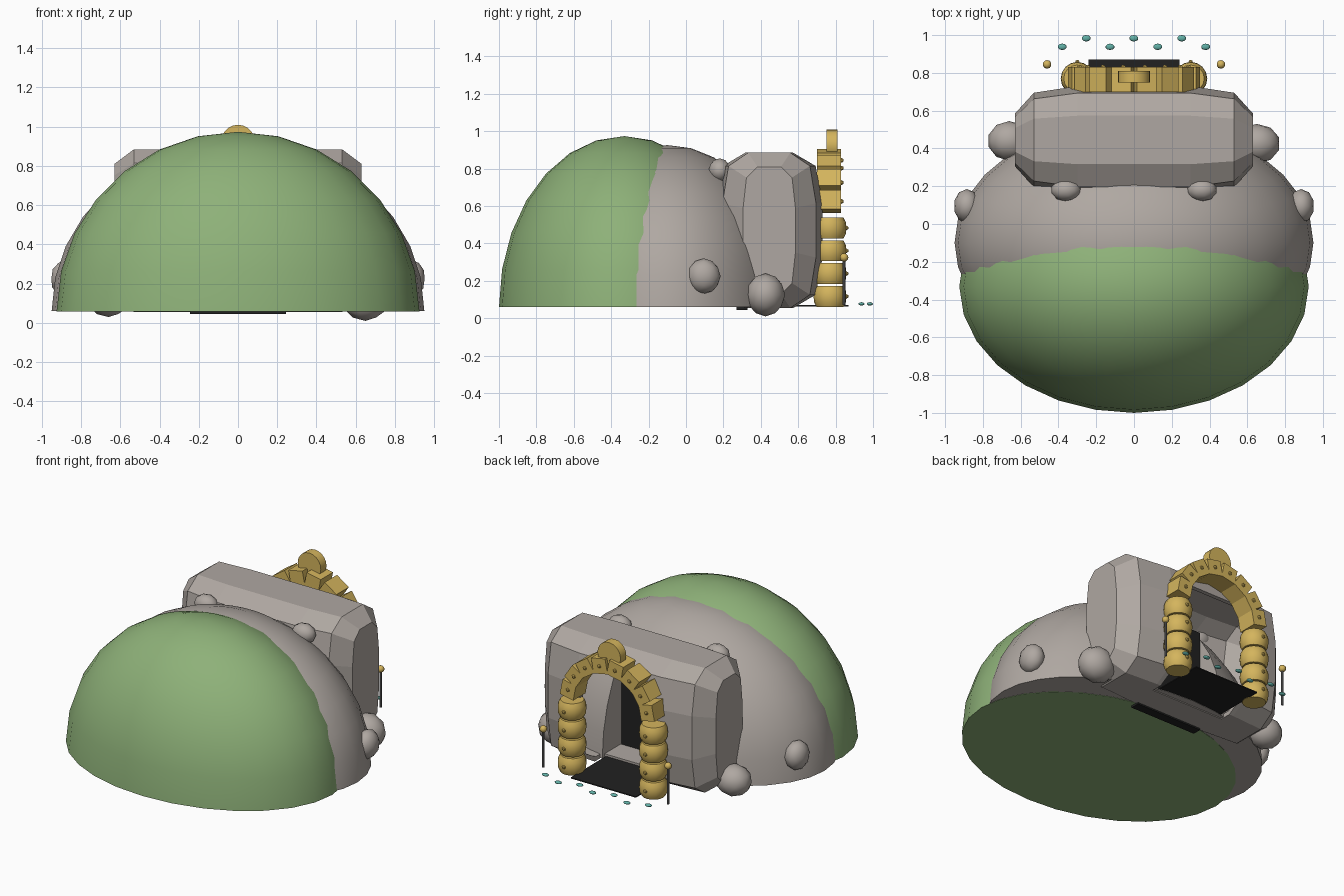
import bpy, bmesh, math
from mathutils import Matrix, Vector

if "Cube" in bpy.data.objects:
    bpy.data.objects.remove(bpy.data.objects["Cube"], do_unlink=True)


def material(name, rgb):
    m = bpy.data.materials.new(name)
    m.use_nodes = True
    m.diffuse_color = (*rgb, 1)
    m.node_tree.nodes["Principled BSDF"].inputs["Base Color"].default_value = (*rgb, 1)
    return m


GREEN = material("moss green", (0.27, 0.44, 0.19))
STONE = material("warm grey stone", (0.43, 0.39, 0.36))
GOLD = material("gold", (0.66, 0.46, 0.11))
BLACK = material("near black", (0.015, 0.015, 0.015))
TEAL = material("teal", (0.12, 0.43, 0.38))
POST = material("dark grey metal", (0.16, 0.16, 0.16))


def finish(name, bm, mat, smooth=True):
    bmesh.ops.recalc_face_normals(bm, faces=bm.faces)
    me = bpy.data.meshes.new(name)
    bm.to_mesh(me)
    bm.free()
    me.materials.append(mat)
    ob = bpy.data.objects.new(name, me)
    bpy.context.collection.objects.link(ob)
    if smooth:
        bpy.ops.object.select_all(action='DESELECT')
        ob.select_set(True)
        bpy.context.view_layer.objects.active = ob
        bpy.ops.object.shade_smooth_by_angle(angle=math.radians(40))
    return ob


def place(loc, size=(1, 1, 1), rot=None):
    return Matrix.Translation(loc) @ (rot or Matrix()) @ Matrix.Diagonal((*size, 1))


def box(name, lo, hi, mat):
    bm = bmesh.new()
    lo, hi = Vector(lo), Vector(hi)
    bmesh.ops.create_cube(bm, size=1, matrix=place((lo + hi) / 2, hi - lo))
    return finish(name, bm, mat, False)


def ball(name, loc, radii, mat, detail=2):
    bm = bmesh.new()
    bmesh.ops.create_icosphere(bm, subdivisions=detail, radius=1, matrix=place(loc, radii))
    return finish(name, bm, mat)


def dome(name, loc, radii, segments, mat):
    bm = bmesh.new()
    bmesh.ops.create_uvsphere(bm, u_segments=segments, v_segments=segments // 2, radius=1)
    bmesh.ops.bisect_plane(bm, geom=bm.verts[:] + bm.edges[:] + bm.faces[:], dist=1e-4,
                           plane_co=(0, 0, 0), plane_no=(0, 0, -1), clear_outer=True)
    bmesh.ops.holes_fill(bm, edges=[e for e in bm.edges if e.is_boundary], sides=0)
    bm.transform(place(loc, radii))
    return finish(name, bm, mat)


def cut(ob, cutter):
    mod = ob.modifiers.new("doorway", 'BOOLEAN')
    mod.operation = 'DIFFERENCE'
    mod.solver = 'EXACT'
    mod.object = cutter


# Two overlapping domes
front_dome = dome("front_dome", (0, -0.33, 0.059), (0.925, 0.67, 0.915), 28, GREEN)
rear_dome = dome("rear_dome", (0, -0.1, 0.061), (0.95, 0.65, 0.865), 32, STONE)

# Faceted porch block, lofted along x from a twelve-sided section
quarter = [(1, 0.35), (0.87, 0.83), (0.45, 1)]
section = (quarter + [(-y, z) for y, z in reversed(quarter)]
           + [(-y, -z) for y, z in quarter] + [(y, -z) for y, z in reversed(quarter)])
stations = [(0.3, 0.285, 0.415), (0.53, 0.25, 0.415), (0.63, 0.14, 0.34)]
stations = [(-x, w, h) for x, w, h in reversed(stations)] + stations
bm = bmesh.new()
rings = [[bm.verts.new((x, 0.445 + w * y, 0.47 + h * z)) for y, z in section]
         for x, w, h in stations]
for a, b in zip(rings, rings[1:]):
    for i in range(12):
        j = (i + 1) % 12
        bm.faces.new((a[i], a[j], b[j], b[i]))
bm.faces.new(rings[0])
bm.faces.new(rings[-1])
porch = finish("porch_block", bm, STONE, False)
shell = porch.modifiers.new("shell", 'SOLIDIFY')
shell.thickness = 0.03
shell.offset = -1

# Doorway cutters
dome_cutter = box("dome_doorway_cutter", (-0.25, 0.3, 0.064), (0.25, 1, 0.7), BLACK)
porch_cutter = box("porch_doorway_cutter", (-0.27, 0.5, -0.1), (0.27, 1, 0.74), BLACK)
for cutter in (dome_cutter, porch_cutter):
    cutter.hide_render = True
    cutter.hide_set(True)
cut(front_dome, dome_cutter)
cut(rear_dome, dome_cutter)
cut(porch, porch_cutter)

# Dark inner wall and floor
box("inner_wall", (-0.245, 0.27, 0.045), (0.245, 0.33, 0.72), BLACK)
box("entrance_floor", (-0.24, 0.31, 0.063), (0.24, 0.87, 0.07), BLACK)

# Boulders
ball("left_low_boulder", (0.65, 0.425, 0.125), (0.125, 0.105, 0.115), STONE)
ball("right_low_boulder", (-0.66, 0.44, 0.13), (0.115, 0.105, 0.1), STONE)
for side, label in ((1, "left"), (-1, "right")):
    ball(label + "_side_boulder", (side * 0.885, 0.095, 0.225), (0.07, 0.09, 0.095), STONE)
    ball(label + "_top_boulder", (side * 0.36, 0.18, 0.79), (0.08, 0.06, 0.065), STONE)

# Gateway pillars of bulging drums, each with a bead
PROFILE = [(0.072, -0.056), (0.085, -0.03), (0.088, 0), (0.085, 0.03), (0.072, 0.056)]
for side, label in ((1, "left"), (-1, "right")):
    for k in range(4):
        z = 0.117 + 0.122 * k
        bm = bmesh.new()
        loops = [[bm.verts.new((side * 0.3 + r * math.cos(a * math.tau / 16),
                                0.77 + r * math.sin(a * math.tau / 16), z + h))
                  for a in range(16)] for r, h in PROFILE]
        for a, b in zip(loops, loops[1:]):
            for i in range(16):
                bm.faces.new((a[i], a[i - 1], b[i - 1], b[i]))
        bm.faces.new(loops[0])
        bm.faces.new(loops[-1])
        finish(f"{label}_pillar_drum_{k + 1}", bm, GOLD)
        ball(f"{label}_pillar_bead_{k + 1}", (side * 0.3, 0.857, z), (0.013,) * 3, GOLD, 1)

# Arch blocks with beads
for k in range(8):
    t = math.pi * (k + 0.5) / 8
    x, z = 0.295 * math.cos(t), 0.57 + 0.28 * math.sin(t)
    bm = bmesh.new()
    bmesh.ops.create_cube(bm, size=1, matrix=place((x, 0.765, z), (0.1, 0.13, 0.105),
                                                   Matrix.Rotation(-t, 4, 'Y')))
    finish(f"arch_block_{k + 1}", bm, GOLD, False)
    ball(f"arch_bead_{k + 1}", (x, 0.832, z), (0.013,) * 3, GOLD, 1)

# Round keystone
bm = bmesh.new()
bmesh.ops.create_cone(bm, cap_ends=True, segments=20, radius1=0.085, radius2=0.085, depth=0.06,
                      matrix=place((0, 0.78, 0.925), rot=Matrix.Rotation(math.pi / 2, 4, 'X')))
finish("keystone", bm, GOLD)

# Lamp posts
for side, label in ((1, "left"), (-1, "right")):
    bm = bmesh.new()
    bmesh.ops.create_cone(bm, cap_ends=True, segments=8, radius1=0.007, radius2=0.007,
                          depth=0.24, matrix=place((side * 0.46, 0.845, 0.19)))
    finish(label + "_lamp_post", bm, POST)
    ball(label + "_lamp", (side * 0.46, 0.845, 0.325), (0.023,) * 3, GOLD)

# Row of teal stepping pebbles
for k in range(7):
    ball(f"pebble_{k + 1}", (-0.38 + 0.1265 * k, 0.983 if k % 2 else 0.938, 0.077),
         (0.024, 0.017, 0.009), TEAL)
